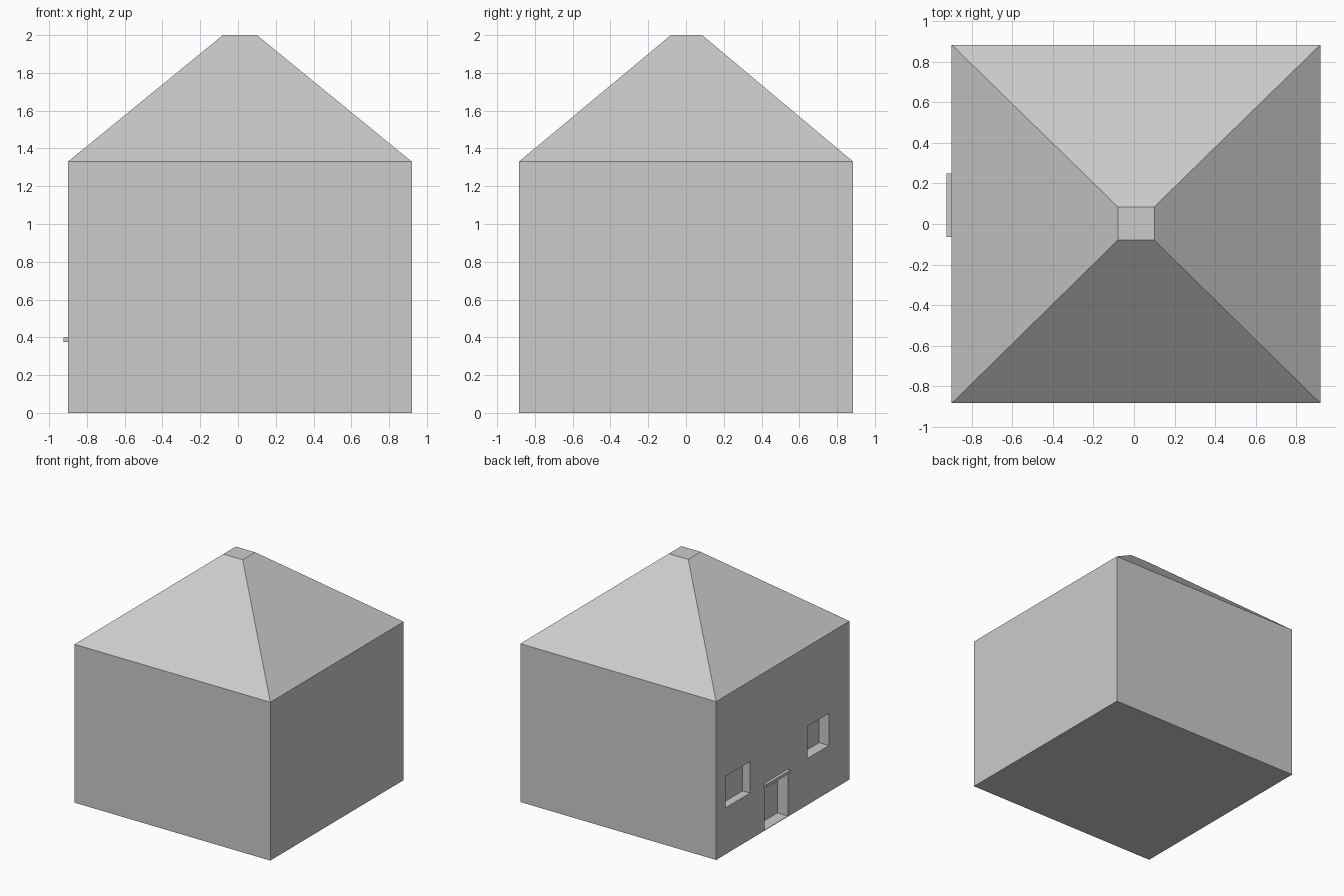
import bpy, bmesh

if "Cube" in bpy.data.objects:
    bpy.data.objects.remove(bpy.data.objects["Cube"])

X0, X1, Y, EAVE = -0.90, 0.92, 0.885, 1.33


def frustum(name, low, high):
    """Solid between two rectangles given as (x0, x1, y0, y1, z)."""
    bm = bmesh.new()
    rings = []
    for x0, x1, y0, y1, z in (low, high):
        rings.append([bm.verts.new((x, y, z)) for x, y in
                      ((x0, y0), (x1, y0), (x1, y1), (x0, y1))])
    a, b = rings
    bm.faces.new(a[::-1])
    bm.faces.new(b)
    for i in range(4):
        j = (i + 1) % 4
        bm.faces.new((a[i], a[j], b[j], b[i]))
    mesh = bpy.data.meshes.new(name)
    bm.to_mesh(mesh)
    bm.free()
    obj = bpy.data.objects.new(name, mesh)
    bpy.context.collection.objects.link(obj)
    return obj


def box(name, x0, x1, y0, y1, z0, z1):
    return frustum(name, (x0, x1, y0, y1, z0), (x0, x1, y0, y1, z1))


# Walls and the truncated hip roof
walls = box("walls", X0, X1, -Y, Y, 0, EAVE)
frustum("roof", (X0, X1, -Y, Y, EAVE), (-0.08, 0.10, -0.08, 0.085, 2.0))

# Recessed door and windows in the left wall: y0, y1, z0, z1, depth
openings = {
    "door_recess": (-0.07, 0.245, 0.004, 0.375, 0.10),
    "back_window_recess": (0.435, 0.76, 0.39, 0.655, 0.07),
    "front_window_recess": (-0.61, -0.33, 0.39, 0.66, 0.09),
}
for name, (y0, y1, z0, z1, depth) in openings.items():
    cutter = box(name, X0 - 0.1, X0 + depth, y0, y1, z0, z1)
    cutter.hide_render = True
    cutter.hide_set(True)
    cut = walls.modifiers.new(name, 'BOOLEAN')
    cut.operation = 'DIFFERENCE'
    cut.solver = 'EXACT'
    cut.object = cutter

# Lintel over the door
box("door_lintel", X0 - 0.025, X0, -0.065, 0.25, 0.375, 0.40)
